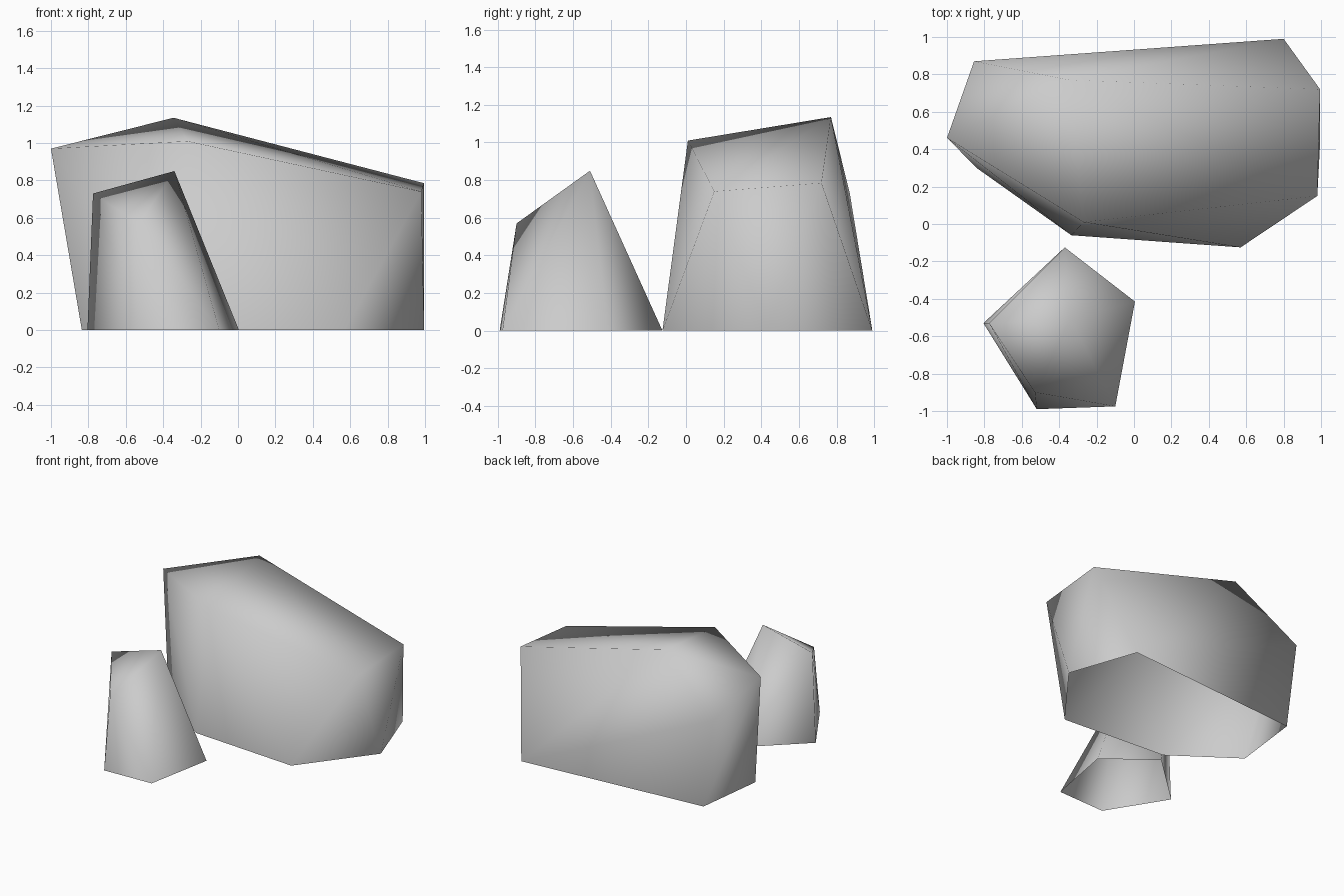
import bpy, bmesh

if "Cube" in bpy.data.objects:
    bpy.data.objects.remove(bpy.data.objects["Cube"])

# One stone grey for both rocks
stone = bpy.data.materials.new("stone_grey")
stone.diffuse_color = (0.6, 0.6, 0.6, 1)
stone.use_nodes = True
stone.node_tree.nodes["Principled BSDF"].inputs["Base Color"].default_value = stone.diffuse_color


def rock(name, base, crown):
    """Convex smooth-shaded boulder, open underneath, from a footprint and upper corners."""
    bm = bmesh.new()
    for x, y in base:
        bm.verts.new((x, y, 0))
    for p in crown:
        bm.verts.new(p)
    bmesh.ops.convex_hull(bm, input=bm.verts[:])
    bmesh.ops.recalc_face_normals(bm, faces=bm.faces[:])
    # open the underside
    under = [f for f in bm.faces if all(v.co.z < 0.001 for v in f.verts)]
    bmesh.ops.delete(bm, geom=under, context='FACES')
    for f in bm.faces:
        f.smooth = True
    me = bpy.data.meshes.new(name)
    bm.to_mesh(me)
    bm.free()
    me.materials.append(stone)
    ob = bpy.data.objects.new(name, me)
    bpy.context.collection.objects.link(ob)
    return ob


# Large boulder at the back
rock("large_rock",
     [(-0.835, 0.295), (-0.335, -0.06), (0.57, -0.125), (0.995, 0.43), (0.80, 0.99), (-0.765, 0.865)],
     [(-1.0, 0.46, 0.97), (-0.345, 0.77, 1.135), (-0.27, 0.01, 1.01),
      (0.98, 0.15, 0.74), (0.995, 0.72, 0.785), (-0.855, 0.87, 0.73)])

# Small boulder at the front left
rock("small_rock",
     [(-0.37, -0.125), (0.005, -0.415), (-0.10, -0.975), (-0.52, -0.99), (-0.805, -0.53)],
     [(-0.34, -0.51, 0.85), (-0.775, -0.53, 0.73), (-0.53, -0.90, 0.57)])
